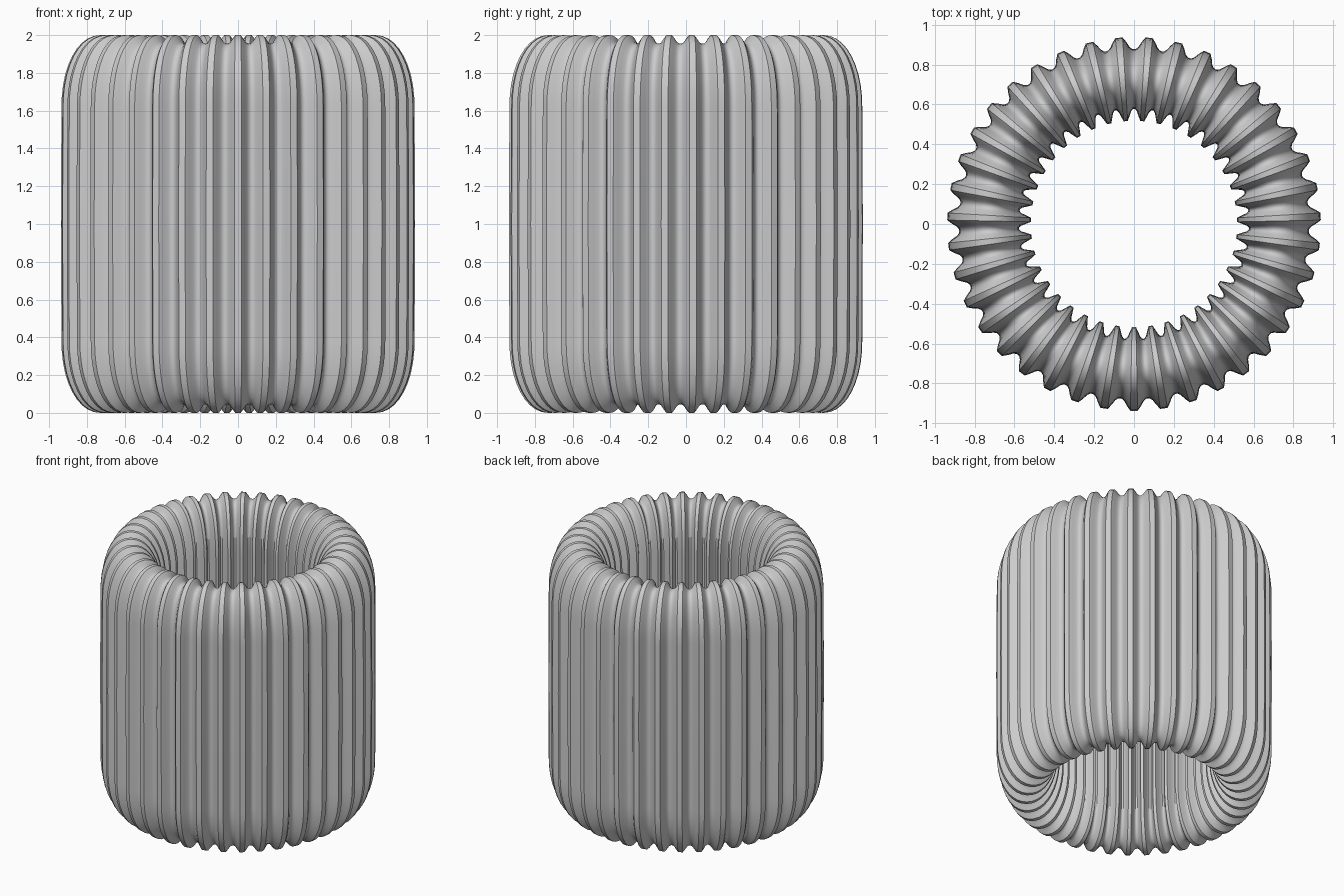
import bpy, bmesh, math

if "Cube" in bpy.data.objects:
    bpy.data.objects.remove(bpy.data.objects["Cube"])

RIBS = 39
MID, HALF_W = 0.728, 0.21      # wall centre radius and half thickness
CAP = 0.38                     # height of the rounded ends
DEPTH_SIDE, DEPTH_END = 0.06, 0.045
# rib wave: (fraction of one rib, groove depth 0..1), flat crest and round groove
WAVE = [(-0.12, 0.0), (0.12, 0.0), (0.24, 0.4), (0.34, 0.8), (0.43, 0.97),
        (0.5, 1.0), (0.57, 0.97), (0.66, 0.8), (0.76, 0.4)]


def wall_profile(groove):
    """Closed rounded wall section as (radius, z) points."""
    w = HALF_W - DEPTH_SIDE * groove
    top = 1 - DEPTH_END * groove
    pts = []
    n = 20
    for sign in (1, -1):
        for i in range(n + 1):
            a = math.pi * i / n
            u = math.copysign(abs(math.cos(a)) ** 0.95, math.cos(a))
            bulge = 0.006 * (1 - math.sin(a))
            pts.append((MID + sign * (w - bulge * 0.5) * u,
                        1 + sign * (1 - CAP + (top - 1 + CAP) * math.sin(a))))
        # slightly bulging straight wall
        pts.append((MID - sign * w, 1))
    return pts


# Ribbed ring swept around z
bm = bmesh.new()
rings = []
for k in range(RIBS):
    for f, g in WAVE:
        a = -math.pi / 2 + 2 * math.pi * (k + f) / RIBS
        rings.append([bm.verts.new((r * math.cos(a), r * math.sin(a), z))
                      for r, z in wall_profile(g)])
for i, ring in enumerate(rings):
    nxt = rings[(i + 1) % len(rings)]
    for j in range(len(ring)):
        m = (j + 1) % len(ring)
        bm.faces.new((ring[j], nxt[j], nxt[m], ring[m]))
bmesh.ops.recalc_face_normals(bm, faces=bm.faces)
me = bpy.data.meshes.new("ribbed_ring")
bm.to_mesh(me)
bm.free()
ring_obj = bpy.data.objects.new("ribbed_ring", me)
bpy.context.collection.objects.link(ring_obj)

# Single plain grey
grey = bpy.data.materials.new("light grey")
grey.diffuse_color = (0.6, 0.6, 0.6, 1)
grey.use_nodes = True
grey.node_tree.nodes["Principled BSDF"].inputs["Base Color"].default_value = grey.diffuse_color
me.materials.append(grey)

bpy.context.view_layer.objects.active = ring_obj
ring_obj.select_set(True)
bpy.ops.object.shade_smooth_by_angle(angle=math.radians(35))
